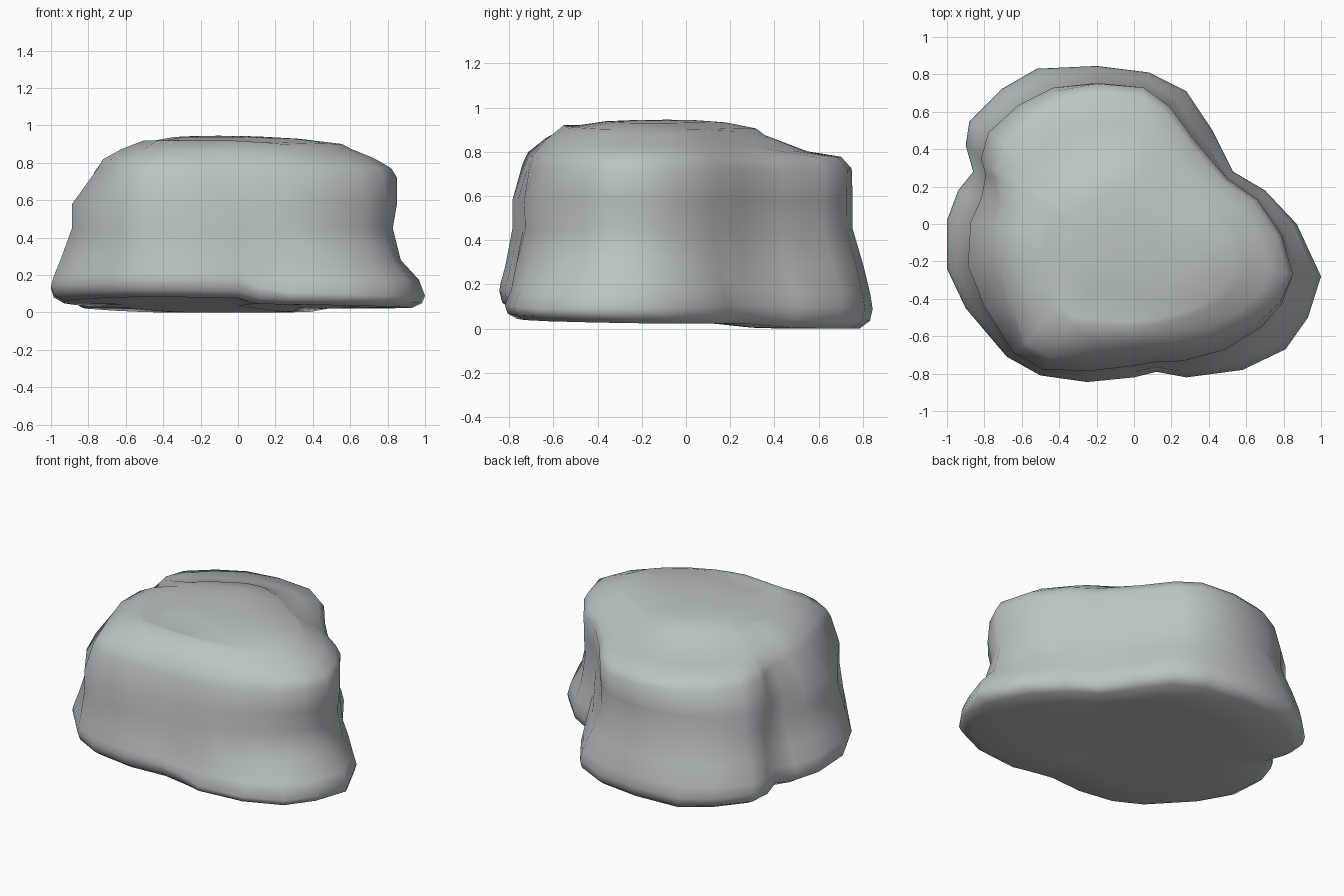
import bpy, bmesh
from mathutils import Vector

if "Cube" in bpy.data.objects:
    bpy.data.objects.remove(bpy.data.objects["Cube"])

# Plan outlines: widest outline at the foot, and matching outline at the shoulder
FOOT = [(1, -.28), (.93, -.5), (.81, -.67), (.58, -.78), (.28, -.82), (.12, -.79), (0, -.82),
        (-.25, -.845), (-.5, -.81), (-.68, -.71), (-.9, -.45), (-1, -.24), (-1, .02), (-.94, .18),
        (-.86, .28), (-.9, .42), (-.88, .55), (-.71, .72), (-.52, .83), (-.2, .845), (.08, .81),
        (.28, .71), (.42, .5), (.53, .28), (.7, .18), (.87, 0)]
SHOULDER = [(.85, -.27), (.78, -.42), (.66, -.53), (.45, -.64), (.25, -.69), (.1, -.71), (-.03, -.72),
            (-.22, -.73), (-.46, -.74), (-.6, -.66), (-.68, -.43), (-.75, -.2), (-.75, 0), (-.72, .11),
            (-.75, .25), (-.77, .31), (-.73, .46), (-.59, .61), (-.42, .71), (-.2, .75), (.05, .73),
            (.19, .63), (.33, .44), (.5, .24), (.66, .13), (.79, -.06)]
CENTRE = Vector((-.1, -.08))


def clamp(v, a=0.0, b=1.0):
    return max(a, min(b, v))


def column(foot, shoulder):
    """Points of one vertical strip, from the underside to the middle of the top."""
    f, s = Vector(foot), Vector(shoulder)
    x, y = f
    back, right, left = clamp(y / .8), clamp(x), clamp(-x)
    toe = clamp(x / .2) * clamp(.3 - y)              # low front right toe
    # tilted underside, and the widest level above it
    zb = max(0, .035 - .015 * x - .05 * y + (.035 * y if toe else 0))
    zo = max(zb + .05, .13 - .05 * y - .06 * toe - .02 * right)
    waist = clamp(.8 + .3 * x + .25 * y + .12 * right, .45, 1.15)
    pts = [(f * .6, zb), (f * .93, zb), (f * .985, zb * .6 + zo * .4), (f, zo)]
    if toe:
        pts.append((f.lerp(s, .22), .175))
    else:
        pts.append((f.lerp(s, waist * .12), zo * .65 + .28 * .35))
    for t, z in ((waist * (.45 + .3 * right), .28), (waist, .45), (waist - .15 * right, .58)):
        pts.append((f.lerp(s, t), z))
    # rounded shoulder, sloping to the plateau rim
    zs = .75 + .05 * left * (1 - .7 * back)
    pts.append((s, zs - .03))
    rim = .74 - .2 * back - .12 * left
    zr = .92 - .045 * max(back, right)
    for t in (.12, .5, 1):
        k = 1 + (rim - 1) * t
        bulge = .1 * (1 - 2 * back) * 4 * t * (1 - t)
        pts.append((CENTRE + (s - CENTRE) * k, zs + (zr - zs) * (t + bulge) + .015 * back * (t < .2)))
    # small raised ledge and nearly flat plateau
    for k, z in ((rim - .05, .915), (rim * .6, .938), (rim * .3, .944)):
        p = CENTRE + (s - CENTRE) * k
        pts.append((p, z - .014 * clamp(p.x / .5) - .012 * clamp(p.y / .4)))
    return [Vector((p.x, p.y, z)) for p, z in pts]


# Rock body
bm = bmesh.new()
cols = [[bm.verts.new(p) for p in column(a, b)] for a, b in zip(FOOT, SHOULDER)]
bottom = bm.verts.new((0, 0, .035))
top = bm.verts.new((CENTRE.x, CENTRE.y, .945))
for i, c in enumerate(cols):
    d = cols[(i + 1) % len(cols)]
    for j in range(len(c) - 1):
        bm.faces.new((c[j], d[j], d[j + 1], c[j + 1]))
    bm.faces.new((bottom, d[0], c[0]))
    bm.faces.new((top, c[-1], d[-1]))
bmesh.ops.recalc_face_normals(bm, faces=bm.faces)
for face in bm.faces:
    face.smooth = True
mesh = bpy.data.meshes.new("rock")
bm.to_mesh(mesh)
bm.free()
rock = bpy.data.objects.new("rock", mesh)
bpy.context.collection.objects.link(rock)

# Stone colour
stone = bpy.data.materials.new("stone grey")
stone.diffuse_color = (.5, .55, .565, 1)
stone.use_nodes = True
stone.node_tree.nodes["Principled BSDF"].inputs["Base Color"].default_value = stone.diffuse_color
mesh.materials.append(stone)
